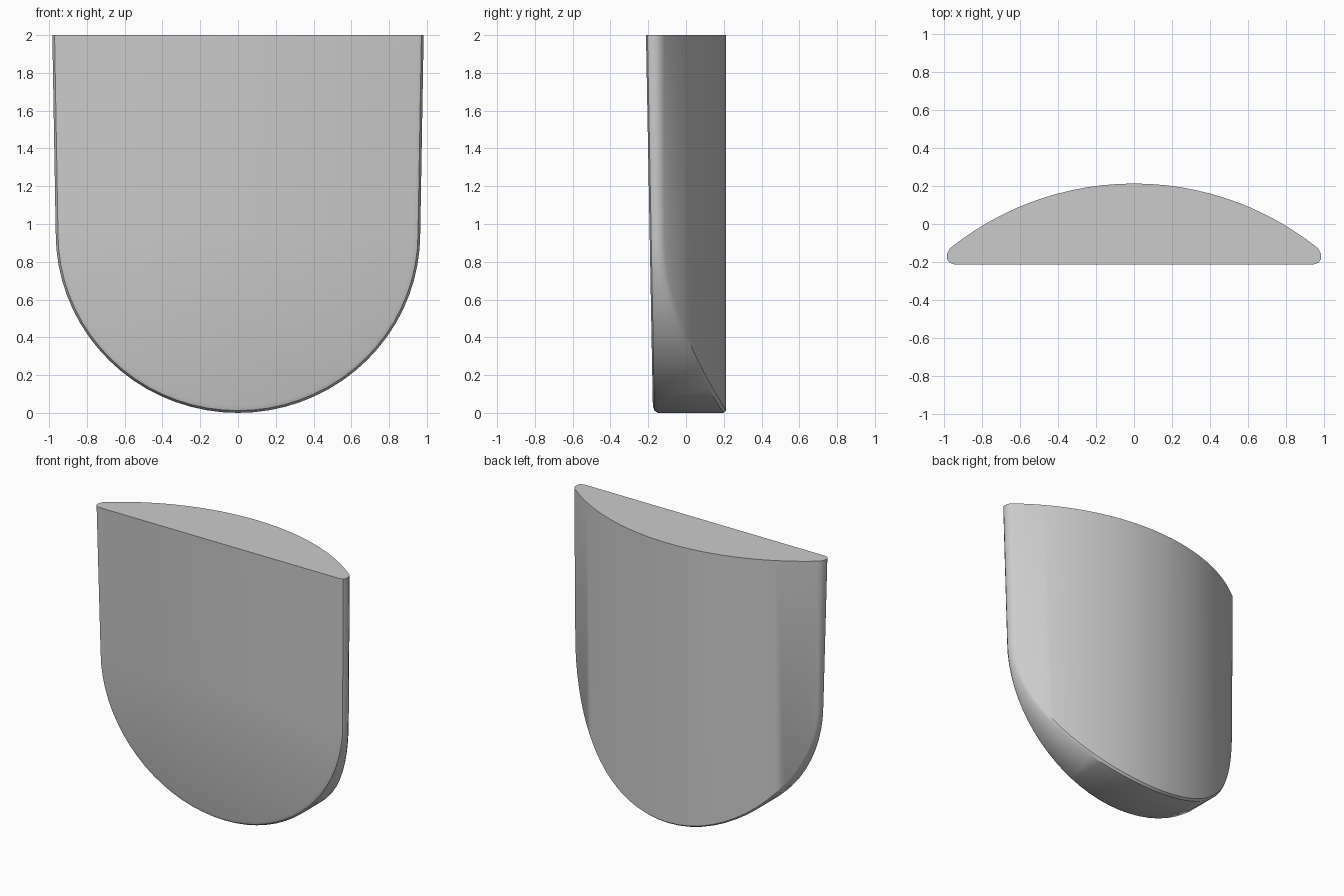
import bpy, bmesh
from math import sin, cos, pi, hypot, sqrt, radians

if "Cube" in bpy.data.objects:
    bpy.data.objects.remove(bpy.data.objects["Cube"])

TOP, A, B, N = 2.0, 0.965, 0.95, 36
R = 1.546  # radius of the domed back


def front_y(z):
    return -0.175 - 0.0185 * z


def back_y(x):
    return 0.213 - R + sqrt(R * R - x * x)


# Outline: rounded lower edge running into nearly straight sides, with inward normals
outline = [(-0.983, TOP, 1, 0)]
for i in range(N + 1):
    t = -pi / 2 + pi * i / N
    nx, nz = -sin(t) / A, cos(t) / B
    l = hypot(nx, nz)
    outline.append((A * sin(t), B - B * cos(t), nx / l, nz / l))
outline.append((0.983, TOP, -1, 0))

bm = bmesh.new()


def ring(inset, y_of):
    verts = []
    for x, z, nx, nz in outline:
        px, pz = x + nx * inset, z + nz * inset
        verts.append(bm.verts.new((px, y_of(px, pz), pz)))
    return verts


# Rim: rounded front edge, side wall, softened back edge
rings = [
    ring(0.036, lambda x, z: front_y(z)),
    ring(0.012, lambda x, z: front_y(z) + 0.008),
    ring(0.0, lambda x, z: front_y(z) + 0.026),
    ring(0.0, lambda x, z: back_y(x) - 0.016),
    ring(0.012, lambda x, z: back_y(x)),
]
for r0, r1 in zip(rings, rings[1:]):
    for i in range(len(r0) - 1):
        bm.faces.new((r0[i], r0[i + 1], r1[i + 1], r1[i]))

# Flat front
bm.faces.new(rings[0])

# Domed back, made of vertical strips up to the top edge
edge = rings[-1]
top = [edge[0]] + [bm.verts.new((v.co.x, v.co.y, TOP)) for v in edge[1:-1]] + [edge[-1]]
for i in range(len(edge) - 1):
    bm.faces.new(list(dict.fromkeys((edge[i], edge[i + 1], top[i + 1], top[i]))))

# Flat top
bm.faces.new(top + [r[-1] for r in rings[-2::-1]] + [r[0] for r in rings[:-1]])

bmesh.ops.recalc_face_normals(bm, faces=bm.faces)
mesh = bpy.data.meshes.new("domed_plate")
bm.to_mesh(mesh)
bm.free()
plate = bpy.data.objects.new("domed_plate", mesh)
bpy.context.collection.objects.link(plate)
bpy.context.view_layer.objects.active = plate
plate.select_set(True)
bpy.ops.object.shade_smooth_by_angle(angle=radians(35))
